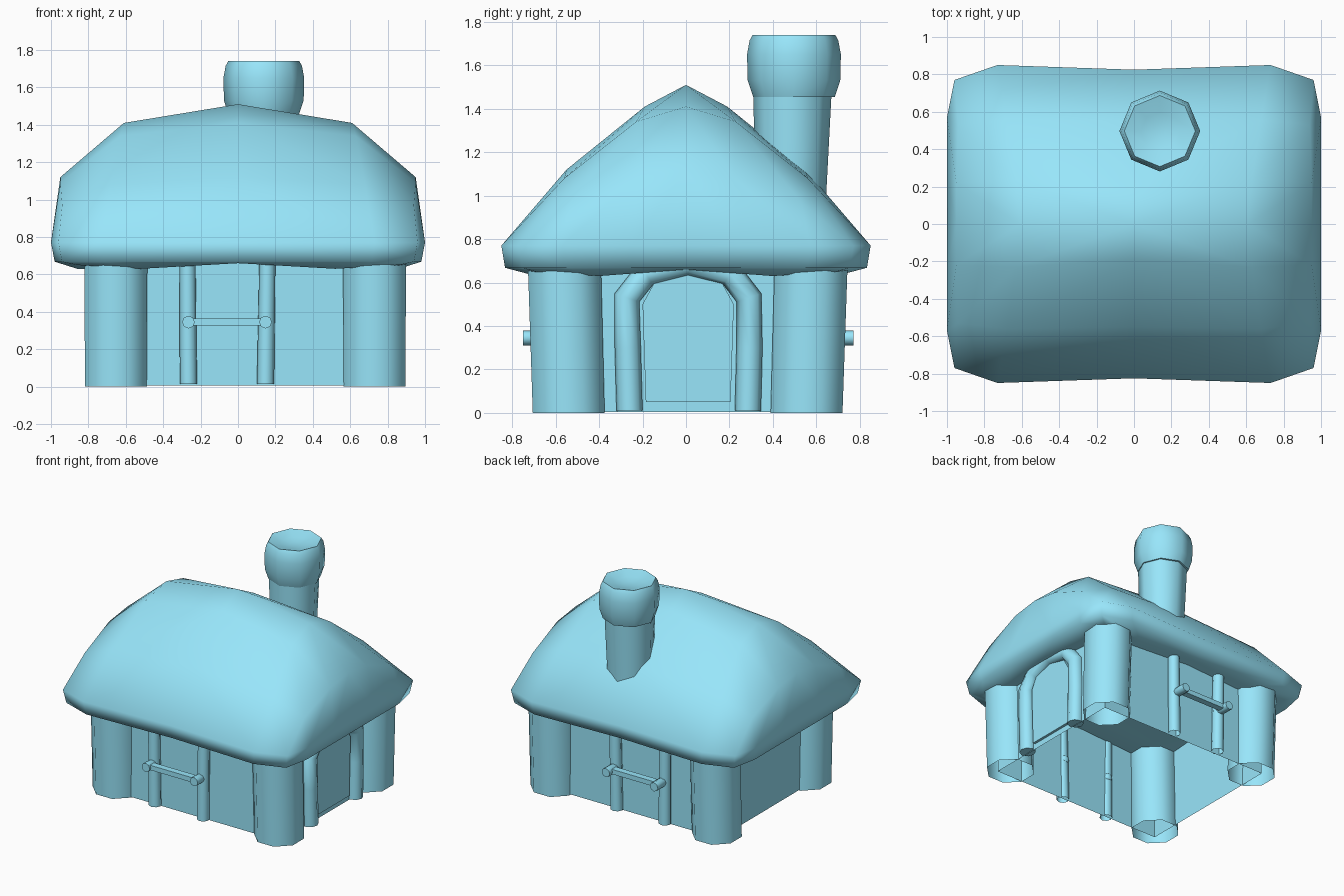
import bpy, bmesh, math
from mathutils import Vector

if "Cube" in bpy.data.objects:
    bpy.data.objects.remove(bpy.data.objects["Cube"])

MAT = bpy.data.materials.new("sky_blue")
MAT.diffuse_color = (0.315, 0.79, 0.96, 1)
MAT.use_nodes = True
MAT.node_tree.nodes["Principled BSDF"].inputs["Base Color"].default_value = MAT.diffuse_color


def finish(name, bm, angle=50):
    bmesh.ops.recalc_face_normals(bm, faces=bm.faces)
    me = bpy.data.meshes.new(name)
    bm.to_mesh(me)
    bm.free()
    me.shade_smooth()
    me.set_sharp_from_angle(angle=math.radians(angle))
    me.materials.clear()
    me.materials.append(MAT)
    ob = bpy.data.objects.new(name, me)
    bpy.context.collection.objects.link(ob)
    return ob


def loft(name, rings, axis=(0, 0, 1), n=8, turn=0.0, cap_start=False, cap_end=False):
    """Skin circular rings given as (centre, radius) around an axis."""
    bm = bmesh.new()
    u = Vector((1, 0, 0))
    v = Vector(axis).cross(u)
    loops = []
    for c, r in rings:
        angs = [2 * math.pi * (k + turn) / n for k in range(n)]
        loops.append([bm.verts.new(Vector(c) + r * (u * math.cos(t) + v * math.sin(t))) for t in angs])
    for p, q in zip(loops, loops[1:]):
        for k in range(n):
            bm.faces.new((p[k], p[(k + 1) % n], q[(k + 1) % n], q[k]))
    if cap_start:
        bm.faces.new(loops[0])
    if cap_end:
        bm.faces.new(loops[-1])
    return finish(name, bm)


def prism(name, pts, offset):
    """Extrude a flat outline along an offset."""
    bm = bmesh.new()
    a = [bm.verts.new(p) for p in pts]
    b = [bm.verts.new(Vector(p) + Vector(offset)) for p in pts]
    bm.faces.new(a)
    bm.faces.new(b)
    for k in range(len(pts)):
        m = (k + 1) % len(pts)
        bm.faces.new((a[k], a[m], b[m], b[k]))
    return finish(name, bm, 30)


# Thatched roof: one quarter of a cushion-like grid, mirrored twice
top = [
    [(0, 0, 1.51), (0, .19, 1.41), (0, .55, 1.12), (0, .825, .77)],
    [(.61, 0, 1.41), (.63, .23, 1.34), (.68, .56, 1.08), (.73, .85, .77)],
    [(.95, 0, 1.12), (.95, .22, 1.09), (.94, .53, .97), (.96, .77, .77)],
    [(1.0, 0, .77), (1.0, .25, .77), (1.0, .57, .77), (.96, .77, .77)],
]
under_x, under_y = (0, .52, .86), (0, .4, .69)
bm = bmesh.new()
T = [[bm.verts.new(p) for p in col] for col in top]
U = []
for i, col in enumerate(top):
    row = []
    for j, (x, y, z) in enumerate(col):
        if i == 3 or j == 3:
            p = (x * .98, y * .98, .668)
        else:
            p = (under_x[i], under_y[j], .66 if i * j == 0 else (.65 if i * j == 4 else .63))
        row.append(bm.verts.new(p))
    U.append(row)
for g in (T, U):
    for i in range(3):
        for j in range(3):
            bm.faces.new((g[i][j], g[i + 1][j], g[i + 1][j + 1], g[i][j + 1]))
border = [(0, 3), (1, 3), (2, 3), (3, 2), (3, 1), (3, 0)]
for g in (T, U):
    bmesh.ops.remove_doubles(bm, verts=[g[2][3], g[3][3]], dist=.001)
    g[2][3] = g[2][3] if g[2][3].is_valid else g[3][3]
for (a, b), (c, d) in zip(border, border[1:]):
    bm.faces.new((T[a][b], T[c][d], U[c][d], U[a][b]))
for axis in (0, 1):
    dup = bmesh.ops.duplicate(bm, geom=bm.verts[:] + bm.edges[:] + bm.faces[:])["geom"]
    for v in dup:
        if isinstance(v, bmesh.types.BMVert):
            v.co[axis] *= -1
    bmesh.ops.remove_doubles(bm, verts=bm.verts, dist=.001)
finish("roof", bm, 75)

# Walls: thin open shell without floor
x0, x1, yw = -.71, .79, .61
bm = bmesh.new()
corners = [(x0, -yw), (x1, -yw), (x1, yw), (x0, yw)]
lo = [bm.verts.new((x, y, .005)) for x, y in corners]
hi = [bm.verts.new((x, y, .66)) for x, y in corners]
for k in range(4):
    m = (k + 1) % 4
    bm.faces.new((lo[k], lo[m], hi[m], hi[k]))
finish("walls", bm, 30)

# Corner columns, open ended and leaning slightly outwards
for xn, x in (("left", -.653), ("right", .73)):
    for yn, y0, y1 in (("front", -.54, -.56), ("back", .555, .576)):
        loft(f"{yn}_{xn}_column", [((x, y0, 0), .179), ((x, y1, .69), .182)], turn=.5)

# Window posts, pegs and sill rail on the front and back
for yn, s, end in (("front", -1, .75), ("back", 1, .772)):
    for xn, x, lean in (("left", -.265, -.005), ("right", .147, .01)):
        loft(f"{yn}_{xn}_post", [((x, s * .635, .015), .046), ((x + lean, s * .64, .67), .043)])
        loft(f"{yn}_{xn}_peg",
             [((x, s * y, .345), r) for y, r in ((.59, .02), (.605, .034), (end, .034))],
             axis=(0, 1, 0), cap_start=True, cap_end=True)
    prism(f"{yn}_rail", [(-.265, s * .685, .328), (-.265, s * .735, .328),
                         (-.265, s * .735, .365), (-.265, s * .685, .365)], (.412, 0, 0))

# Arched door and its round frame on the right side
prism("door", [(.78, y, z) for y, z in ((-.185, .05), (.205, .05), (.22, .5), (.16, .61),
                                        (.01, .65), (-.14, .61), (-.2, .5))], (.03, 0, 0))
cu = bpy.data.curves.new("door_frame", 'CURVE')
cu.dimensions = '3D'
cu.bevel_depth = .06
cu.bevel_resolution = 2
cu.use_fill_caps = True
path = [(-.26, .01), (-.268, .3), (-.272, .53), (-.185, .64), (.01, .69),
        (.205, .64), (.29, .53), (.292, .3), (.285, .01)]
sp = cu.splines.new('POLY')
sp.points.add(len(path) - 1)
for p, (y, z) in zip(sp.points, path):
    p.co = (.8, y, z, 1)
tmp = bpy.data.objects.new("door_frame_path", cu)
bpy.context.collection.objects.link(tmp)
bpy.context.view_layer.update()
bm = bmesh.new()
bm.from_mesh(tmp.to_mesh())
bpy.data.objects.remove(tmp)
finish("door_frame", bm)

# Chimney shaft and bulging cap with a shallow dished top
cx, cy = .138, .49
loft("chimney_shaft", [((cx, cy - .01, .9), .16), ((cx, cy, 1.47), .18)])
loft("chimney_cap", [((cx, cy + .007, z), r) for z, r in (
    (1.455, .16), (1.455, .188), (1.53, .213), (1.65, .216), (1.715, .204),
    (1.74, .19), (1.715, .1), (1.705, .04))], cap_start=True, cap_end=True)
